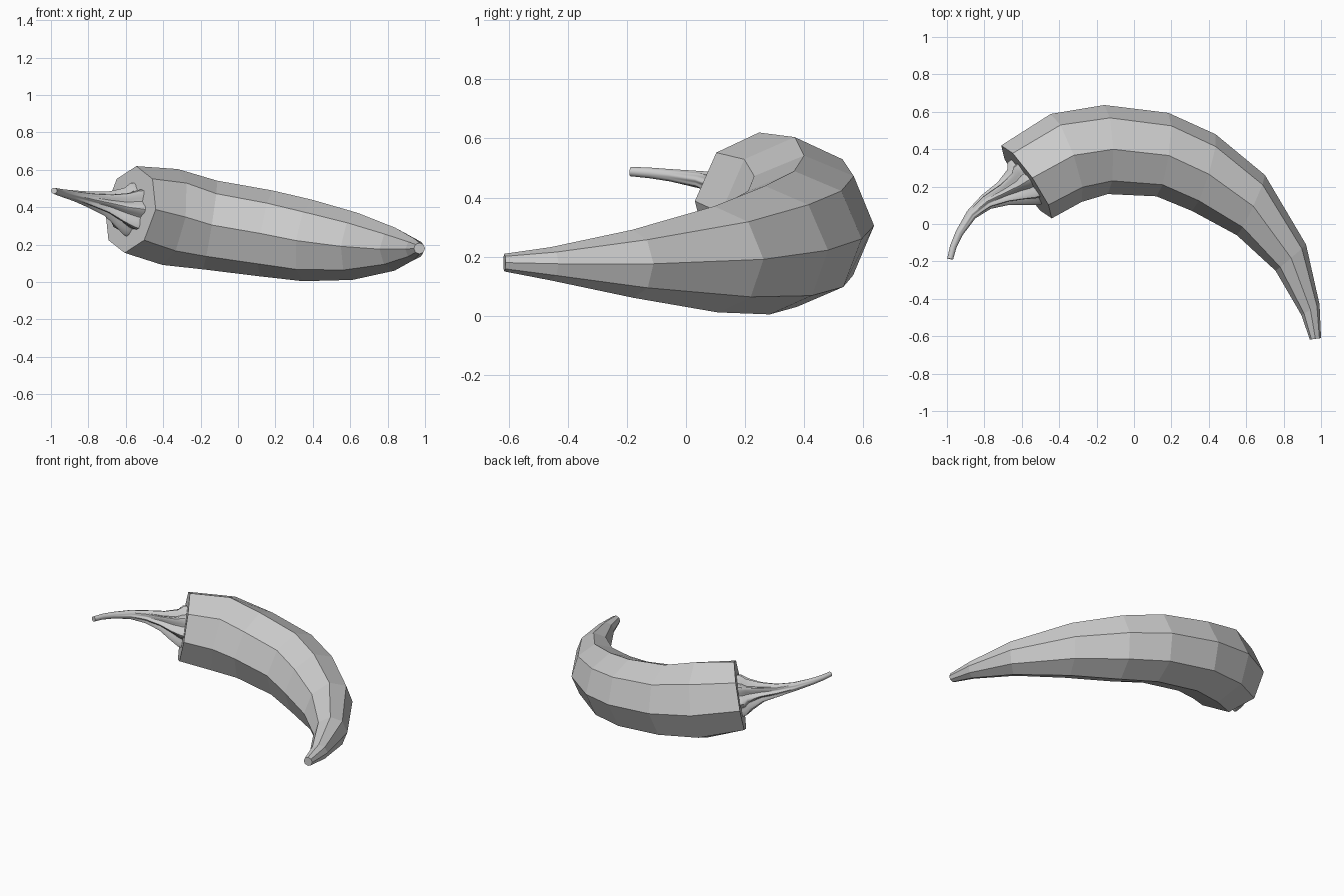
import bpy, bmesh
from math import cos, sin, tau, radians
from mathutils import Vector

if "Cube" in bpy.data.objects:
    bpy.data.objects.remove(bpy.data.objects["Cube"])


def loft(name, rings):
    bm = bmesh.new()
    vs = [[bm.verts.new(p) for p in r] for r in rings]
    n = len(vs[0])
    for a, b in zip(vs, vs[1:]):
        for i in range(n):
            j = (i + 1) % n
            bm.faces.new((a[i], a[j], b[j], b[i]))
    bm.faces.new(vs[0])
    bm.faces.new(vs[-1])
    bmesh.ops.recalc_face_normals(bm, faces=bm.faces)
    me = bpy.data.meshes.new(name)
    bm.to_mesh(me)
    bm.free()
    ob = bpy.data.objects.new(name, me)
    bpy.context.collection.objects.link(ob)
    return ob


# Pepper body: inner x, y, outer x, y, centre z, half height, slope along length
sections = [
    (-.44, .03, -.71, .42, .388, .235, -.165),
    (-.28, .118, -.446, .588, .348, .26, -.17),
    (-.14, .16, -.158, .636, .305, .24, -.16),
    (.12, .148, .184, .594, .26, .232, -.15),
    (.31, .07, .436, .48, .222, .219, -.13),
    (.55, -.06, .70, .262, .191, .18, -.08),
    (.757, -.25, .92, -.11, .176, .115, -.02),
    (.895, -.487, .992, -.43, .176, .056, 0),
    (.94, -.618, 1.0, -.61, .18, .03, 0),
]
rings = []
for ix, iy, ox, oy, z, h, slope in sections:
    inner, outer = Vector((ix, iy, z)), Vector((ox, oy, z))
    centre, side = (inner + outer) / 2, (inner - outer) / 2
    along = Vector((-side.y, side.x, 0)).normalized()
    along.z = slope
    up = side.cross(along).normalized()
    if up.z < 0:
        up.negate()
    rings.append([centre + side * cos(tau * k / 8) + up * h * sin(tau * k / 8)
                  for k in range(8)])
loft("pepper_body", rings)

# Stem: path x, y, z, radius, rib depth (ribbed calyx fading to a round tip)
path = [
    (-.572, .227, .387, .13, .12),
    (-.595, .214, .391, .122, .14),
    (-.63, .196, .40, .09, .18),
    (-.70, .162, .42, .057, .18),
    (-.79, .118, .44, .039, .13),
    (-.87, .05, .46, .028, .06),
    (-.935, -.05, .475, .021, .0),
    (-.966, -.12, .483, .018, .0),
    (-.983, -.187, .488, .016, .0),
]
SIDES, RIBS = 48, 8
rings = []
for i, (x, y, z, r, d) in enumerate(path):
    a, b = path[max(i - 1, 0)], path[min(i + 1, len(path) - 1)]
    t = (Vector(b[:3]) - Vector(a[:3])).normalized()
    if i < 2:
        t = Vector((-.80, -.57, .165)).normalized()
    side = t.cross(Vector((0, 0, 1))).normalized()
    up = side.cross(t)
    ring = []
    for k in range(SIDES):
        q = tau * k / SIDES
        rr = r * (1 + d * cos(RIBS * q))
        ring.append(Vector((x, y, z)) + (side * cos(q) + up * sin(q)) * rr)
    rings.append(ring)
stem = loft("stem", rings)
bpy.context.view_layer.objects.active = stem
stem.select_set(True)
bpy.ops.object.shade_smooth_by_angle(angle=radians(40))
